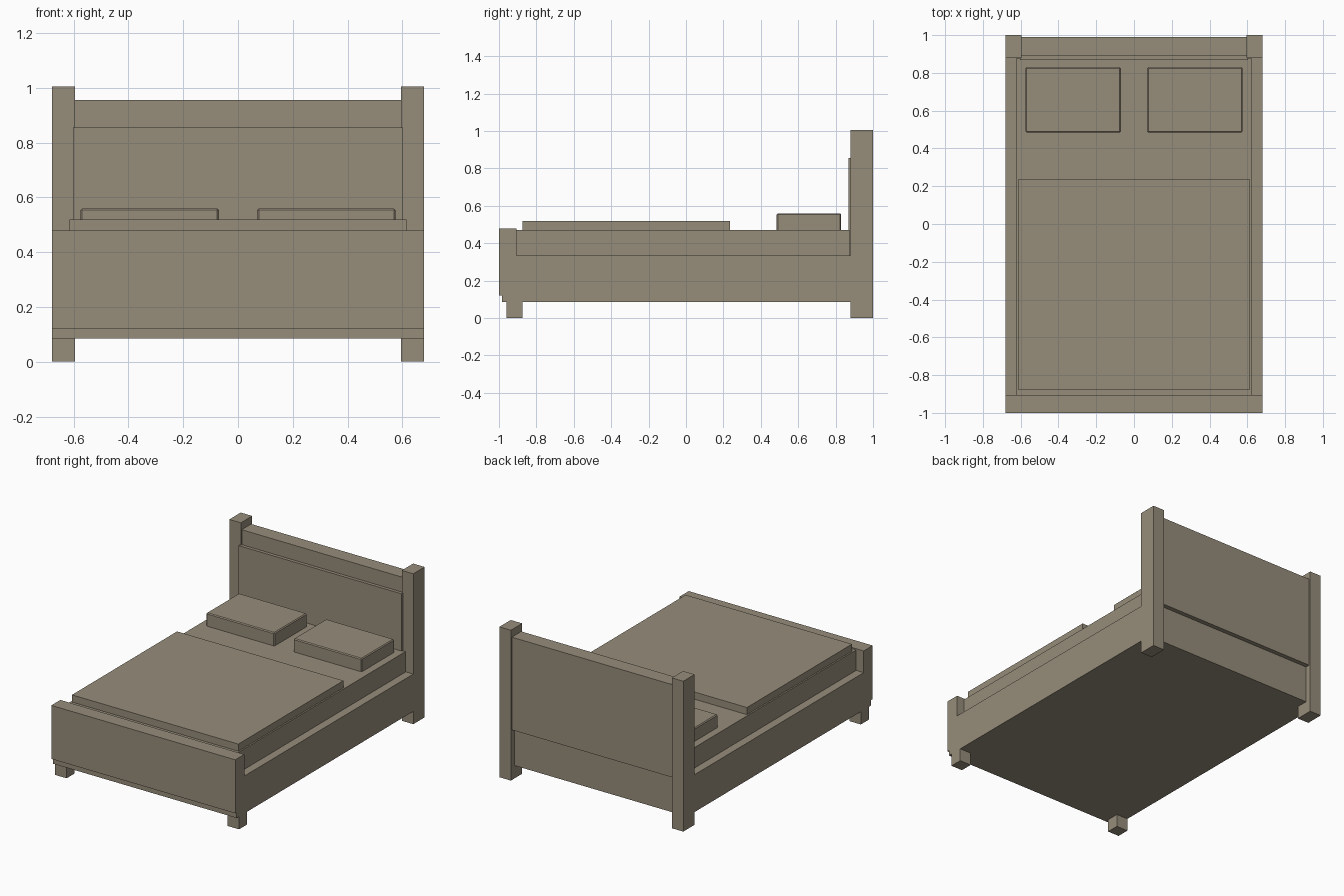
import bpy, bmesh
from mathutils import Vector

if "Cube" in bpy.data.objects:
    bpy.data.objects.remove(bpy.data.objects["Cube"])

# One flat colour for the whole bed
wood = bpy.data.materials.new("warm grey wood")
wood.diffuse_color = (0.305, 0.262, 0.195, 1)
wood.use_nodes = True
wood.node_tree.nodes["Principled BSDF"].inputs["Base Color"].default_value = wood.diffuse_color


def box(name, x, y, z, bevel=0.0):
    """Flat-faced box given its (min, max) range on each axis."""
    bm = bmesh.new()
    bmesh.ops.create_cube(bm, size=1)
    for v in bm.verts:
        v.co = Vector([r[0] if c < 0 else r[1] for c, r in zip(v.co, (x, y, z))])
    me = bpy.data.meshes.new(name)
    bm.to_mesh(me)
    bm.free()
    me.materials.append(wood)
    ob = bpy.data.objects.new(name, me)
    bpy.context.collection.objects.link(ob)
    if bevel:
        mod = ob.modifiers.new("soft edge", 'BEVEL')
        mod.width = bevel
        mod.segments = 1
    return ob


def pair(name, x, y, z, bevel=0.0):
    """Right-hand box and its mirror image on the left."""
    box("right_" + name, x, y, z, bevel)
    box("left_" + name, (-x[1], -x[0]), y, z, bevel)


# Headboard posts, which are also the back legs
pair("headboard_post", (0.595, 0.68), (0.88, 1.0), (0, 1.005))

# Headboard: thick board, front panel and recessed lower rail
box("headboard", (-0.595, 0.595), (0.89, 0.99), (0.335, 0.955))
box("headboard_front_panel", (-0.603, 0.603), (0.868, 0.892), (0.335, 0.855))
box("head_rail", (-0.6, 0.6), (0.86, 0.96), (0.085, 0.336))

# Bed base with side rails flush to the posts
box("bed_base", (-0.68, 0.68), (-0.985, 0.88), (0.085, 0.335))

# Footboard overhanging the base, and front legs
box("footboard", (-0.68, 0.68), (-1.0, -0.905), (0.122, 0.48))
pair("front_leg", (0.595, 0.68), (-0.96, -0.875), (0, 0.09))

# Bedding
box("mattress", (-0.625, 0.625), (-0.906, 0.875), (0.33, 0.472))
box("blanket", (-0.615, 0.615), (-0.875, 0.235), (0.46, 0.52))
pair("pillow", (0.07, 0.575), (0.485, 0.83), (0.46, 0.56), 0.006)
